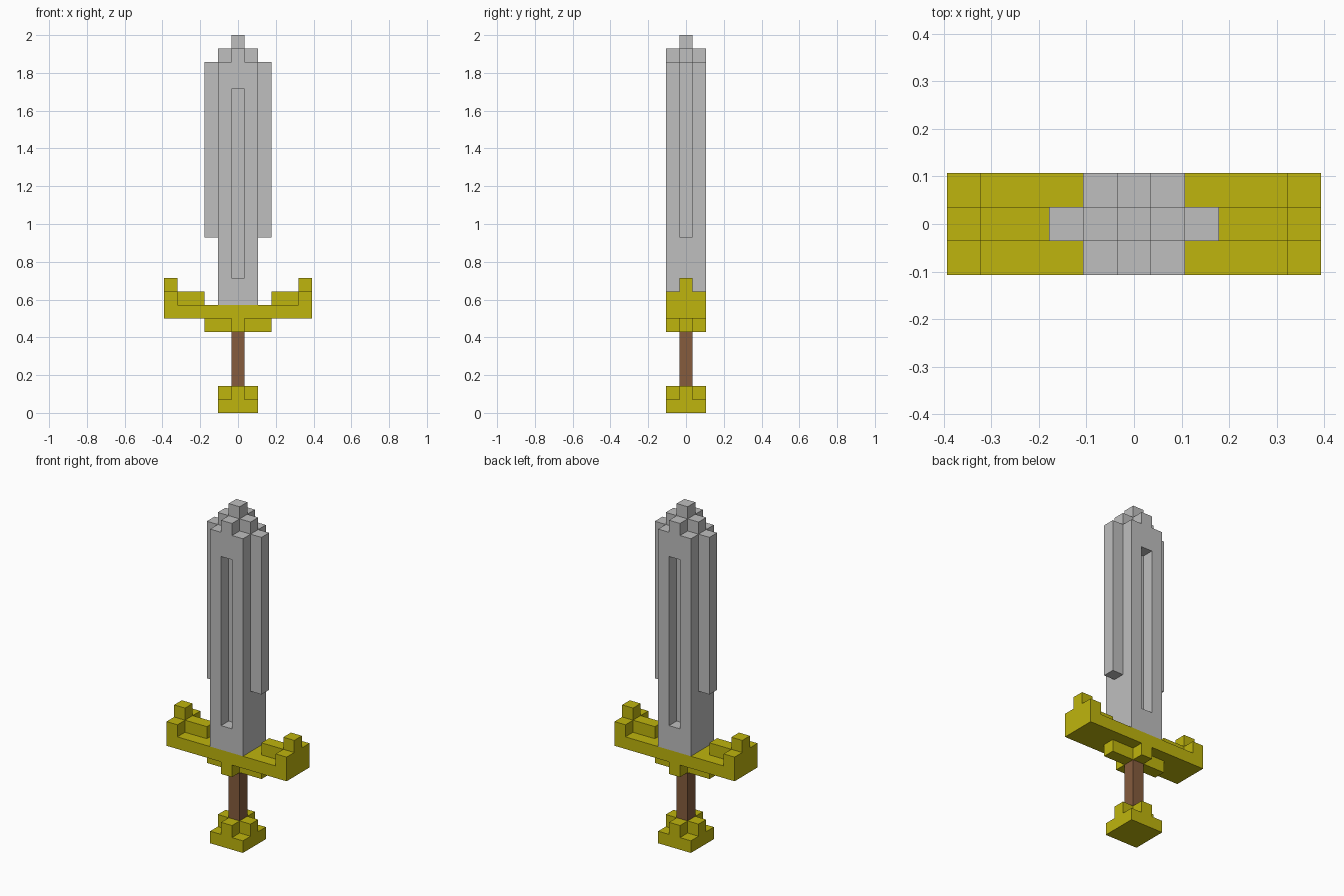
import bpy, bmesh
from math import radians
from mathutils import Vector

cube = bpy.data.objects.get("Cube")
if cube:
    bpy.data.objects.remove(cube, do_unlink=True)

UNIT = 2 / 28  # edge length of one block


def material(name, rgb):
    mat = bpy.data.materials.new(name)
    mat.use_nodes = True
    mat.diffuse_color = (*rgb, 1)
    mat.node_tree.nodes["Principled BSDF"].inputs["Base Color"].default_value = (*rgb, 1)
    return mat


def block(rx, ry, z0, z1, inner_x=0, inner_y=0):
    """Cells within +-rx, +-ry and layers z0..z1, mirrored in x and y."""
    return {(x, y, z)
            for x in range(-rx, rx + 1) if abs(x) >= inner_x
            for y in range(-ry, ry + 1) if abs(y) >= inner_y
            for z in range(z0, z1)}


def cross(rx, ry, z0, z1):
    """Plus-shaped layer."""
    return block(rx, 0, z0, z1) | block(0, ry, z0, z1)


def build(name, cells, solid, mat):
    """Skin a group of blocks, leaving out faces hidden against other blocks."""
    bm = bmesh.new()
    verts = {}

    def vert(corner):
        key = tuple(round(2 * c) for c in corner)
        if key not in verts:
            verts[key] = bm.verts.new(corner * UNIT)
        return verts[key]

    for cell in sorted(cells):
        centre = Vector(cell) + Vector((0, 0, 0.5))
        for axis in range(3):
            for sign in (-1, 1):
                n = Vector((0, 0, 0))
                n[axis] = sign
                if tuple(int(a + b) for a, b in zip(cell, n)) in solid:
                    continue
                u = Vector((0, 0, 0))
                u[(axis + 1) % 3] = 1
                v = n.cross(u)
                bm.faces.new([vert(centre + (n + a * u + b * v) / 2)
                              for a, b in ((-1, -1), (1, -1), (1, 1), (-1, 1))])

    # Merge the flat areas into large clean faces
    bmesh.ops.dissolve_limit(bm, angle_limit=radians(1),
                             verts=bm.verts[:], edges=bm.edges[:])
    mesh = bpy.data.meshes.new(name)
    bm.to_mesh(mesh)
    bm.free()
    mesh.materials.append(mat)
    bpy.context.collection.objects.link(bpy.data.objects.new(name, mesh))


gold = material("gold yellow", (0.52, 0.462, 0.004))
steel = material("steel grey", (0.52, 0.52, 0.52))
leather = material("grip brown", (0.238, 0.107, 0.048))

# Pommel: square foot with a plus on top
pommel = block(1, 1, 0, 1) | cross(1, 1, 1, 2)

# Grip: single column
grip = block(0, 0, 2, 6)

# Guard: plus collar, long bar, raised rails and stepped ends
guard = (cross(2, 1, 6, 7) | block(5, 1, 7, 8)
         | block(4, 0, 8, 9, inner_x=3)
         | block(5, 1, 8, 9, inner_x=5)
         | block(5, 0, 9, 10, inner_x=5))

# Blade: core, cutting edges and stepped tip, with a groove front and back
blade = (block(1, 1, 8, 26) | block(2, 0, 13, 26)
         | cross(1, 1, 26, 27) | block(0, 0, 27, 28))
blade -= block(0, 1, 10, 24, inner_y=1)

parts = [("pommel", pommel, gold), ("grip", grip, leather),
         ("guard", guard, gold), ("blade", blade, steel)]
solid = pommel | grip | guard | blade
for name, cells, mat in parts:
    build(name, cells, solid, mat)
